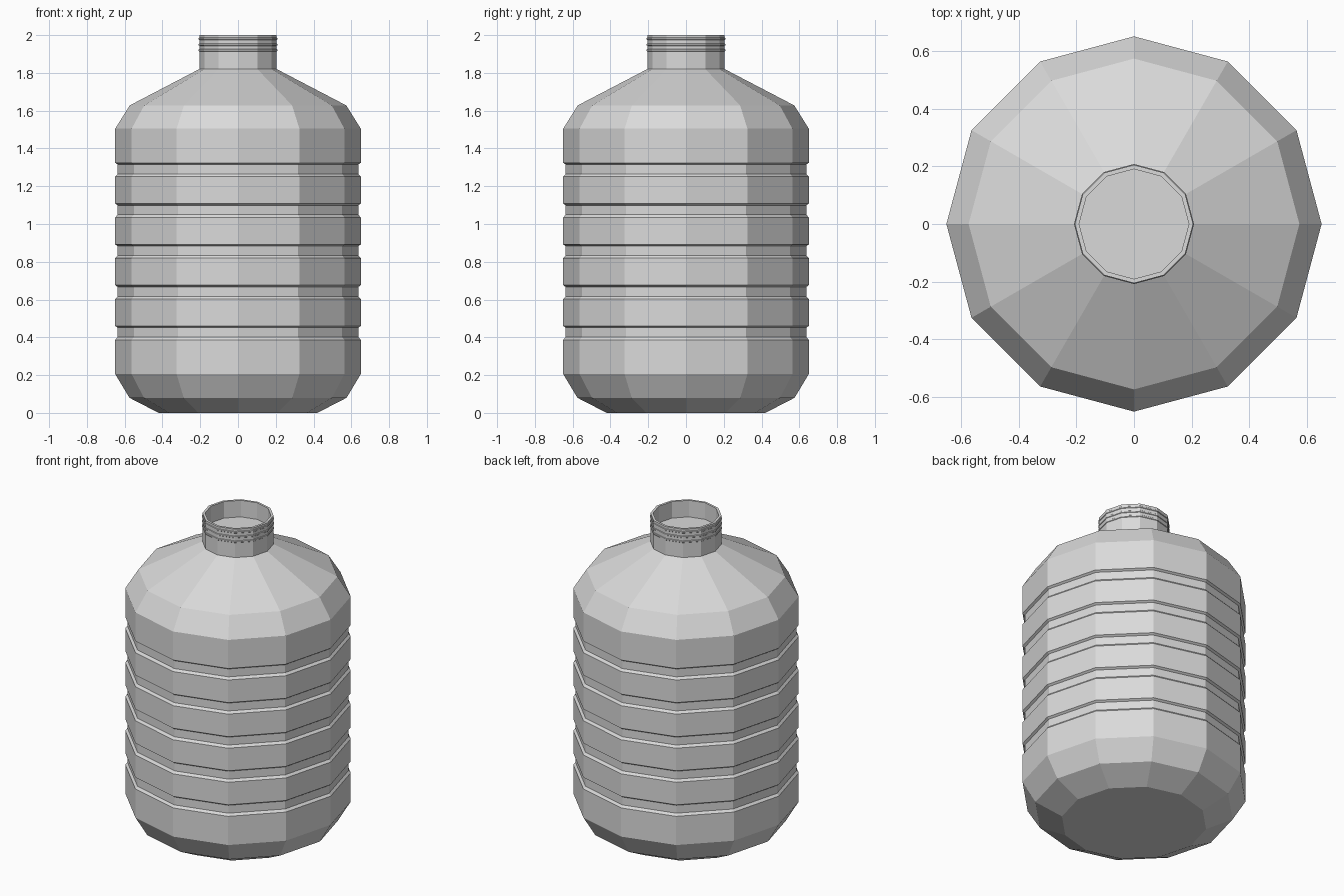
import bpy, bmesh, math

if "Cube" in bpy.data.objects:
    bpy.data.objects.remove(bpy.data.objects["Cube"])

SIDES = 12

grey = bpy.data.materials.new("light grey plastic")
grey.diffuse_color = (0.7, 0.7, 0.7, 1)
grey.use_nodes = True
grey.node_tree.nodes["Principled BSDF"].inputs["Base Color"].default_value = grey.diffuse_color


def lathe(name, profile, cap_start=False, cap_end=False, closed=False):
    """Spin (radius, z) points around z into a flat-faced 12-sided shell."""
    bm = bmesh.new()
    rings = []
    for r, z in profile:
        rings.append([bm.verts.new((r * math.cos(math.tau * i / SIDES),
                                    r * math.sin(math.tau * i / SIDES), z))
                      for i in range(SIDES)])
    pairs = list(zip(rings, rings[1:]))
    if closed:
        pairs.append((rings[-1], rings[0]))
    for a, b in pairs:
        for i in range(SIDES):
            j = (i + 1) % SIDES
            bm.faces.new((a[i], a[j], b[j], b[i]))
    if cap_start:
        bm.faces.new(rings[0][::-1])
    if cap_end:
        bm.faces.new(rings[-1])
    bmesh.ops.recalc_face_normals(bm, faces=bm.faces)
    mesh = bpy.data.meshes.new(name)
    bm.to_mesh(mesh)
    bm.free()
    mesh.materials.append(grey)
    obj = bpy.data.objects.new(name, mesh)
    bpy.context.collection.objects.link(obj)
    return obj


# Body: chamfered base, five grooves, sloped shoulder, hollow neck with inner floor
R, GROOVE = 0.65, 0.637
profile = [(0.42, 0), (0.575, 0.08), (R, 0.205)]
for k in range(5):
    z = 0.387 + 0.216 * k
    profile += [(R, z), (GROOVE, z + 0.014), (GROOVE, z + 0.064), (R, z + 0.073)]
profile += [(R, 1.505), (0.573, 1.628), (0.205, 1.82),
            (0.205, 2.0), (0.19, 2.0), (0.19, 1.895)]
lathe("bottle_body", profile, cap_start=True, cap_end=True)

# Neck threads: thin raised rings
for k in range(3):
    z = 1.912 + 0.03 * k
    lathe(f"neck_thread_{k + 1}",
          [(0.203, z), (0.208, z + 0.004), (0.208, z + 0.012), (0.203, z + 0.016)],
          closed=True)
